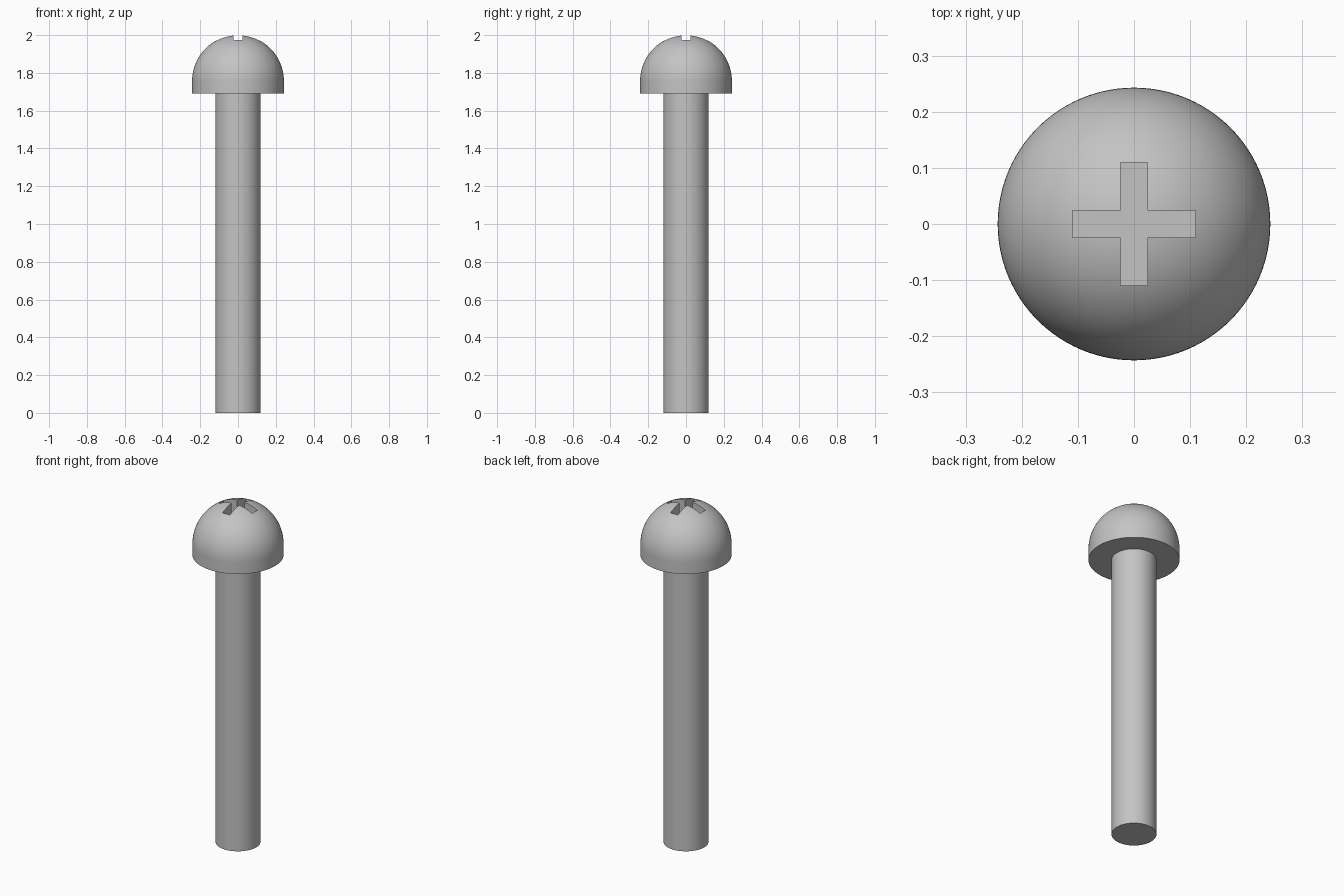
import bpy, math

cube = bpy.data.objects.get("Cube")
if cube:
    bpy.data.objects.remove(cube, do_unlink=True)

HEAD_R, SHAFT_R = 0.243, 0.12
HEAD_BASE, DOME_BASE = 1.69, 1.757
SLOT_LEN, SLOT_W, SLOT_FLOOR = 0.22, 0.048, 1.91

steel = bpy.data.materials.new("steel grey")
steel.use_nodes = True
colour = (0.55, 0.55, 0.55, 1)
steel.diffuse_color = colour
steel.node_tree.nodes["Principled BSDF"].inputs["Base Color"].default_value = colour


def lathe(name, profile, sides=96):
    """Spin a closed (radius, height) profile about the z axis."""
    verts, rings = [], []
    for r, z in profile:
        count = 1 if r < 1e-6 else sides
        rings.append([len(verts) + i for i in range(count)])
        for i in range(count):
            a = 2 * math.pi * i / sides
            verts.append((r * math.cos(a), r * math.sin(a), z))
    faces = []
    for low, high in zip(rings, rings[1:]):
        for i in range(sides):
            j = (i + 1) % sides
            if len(low) == 1:
                faces.append((low[0], high[j], high[i]))
            elif len(high) == 1:
                faces.append((low[i], low[j], high[0]))
            else:
                faces.append((low[i], low[j], high[j], high[i]))
    mesh = bpy.data.meshes.new(name)
    mesh.from_pydata(verts, [], faces)
    mesh.materials.append(steel)
    obj = bpy.data.objects.new(name, mesh)
    bpy.context.collection.objects.link(obj)
    return obj


def smooth(obj):
    bpy.ops.object.select_all(action="DESELECT")
    obj.select_set(True)
    bpy.context.view_layer.objects.active = obj
    bpy.ops.object.shade_smooth_by_angle(angle=math.radians(30))


# Plain round shaft
shaft = lathe("shaft", [(0, 0), (SHAFT_R, 0), (SHAFT_R, HEAD_BASE + 0.02), (0, HEAD_BASE + 0.02)])

# Domed head with a short straight rim
STEPS = 32
dome = []
for k in range(STEPS):
    a = math.pi / 2 * k / STEPS
    dome.append((HEAD_R * math.cos(a), DOME_BASE + HEAD_R * math.sin(a)))
head = lathe("head", [(0, HEAD_BASE), (HEAD_R, HEAD_BASE)] + dome + [(0, DOME_BASE + HEAD_R)])

# Cross-shaped drive recess, cut by two boxes
top = 2.1
for name, sx, sy in (("slot_cutter_x", SLOT_LEN, SLOT_W), ("slot_cutter_y", SLOT_W, SLOT_LEN)):
    bpy.ops.mesh.primitive_cube_add(size=1, location=(0, 0, (SLOT_FLOOR + top) / 2))
    cutter = bpy.context.object
    cutter.name = name
    cutter.scale = (sx, sy, top - SLOT_FLOOR)
    cutter.data.materials.append(steel)
    cutter.hide_render = True
    cut = head.modifiers.new(name, "BOOLEAN")
    cut.operation = "DIFFERENCE"
    cut.solver = "EXACT"
    cut.object = cutter
    bpy.ops.object.select_all(action="DESELECT")
    head.select_set(True)
    bpy.context.view_layer.objects.active = head
    bpy.ops.object.modifier_apply(modifier=name)
    bpy.data.objects.remove(cutter, do_unlink=True)

for part in (shaft, head):
    smooth(part)
